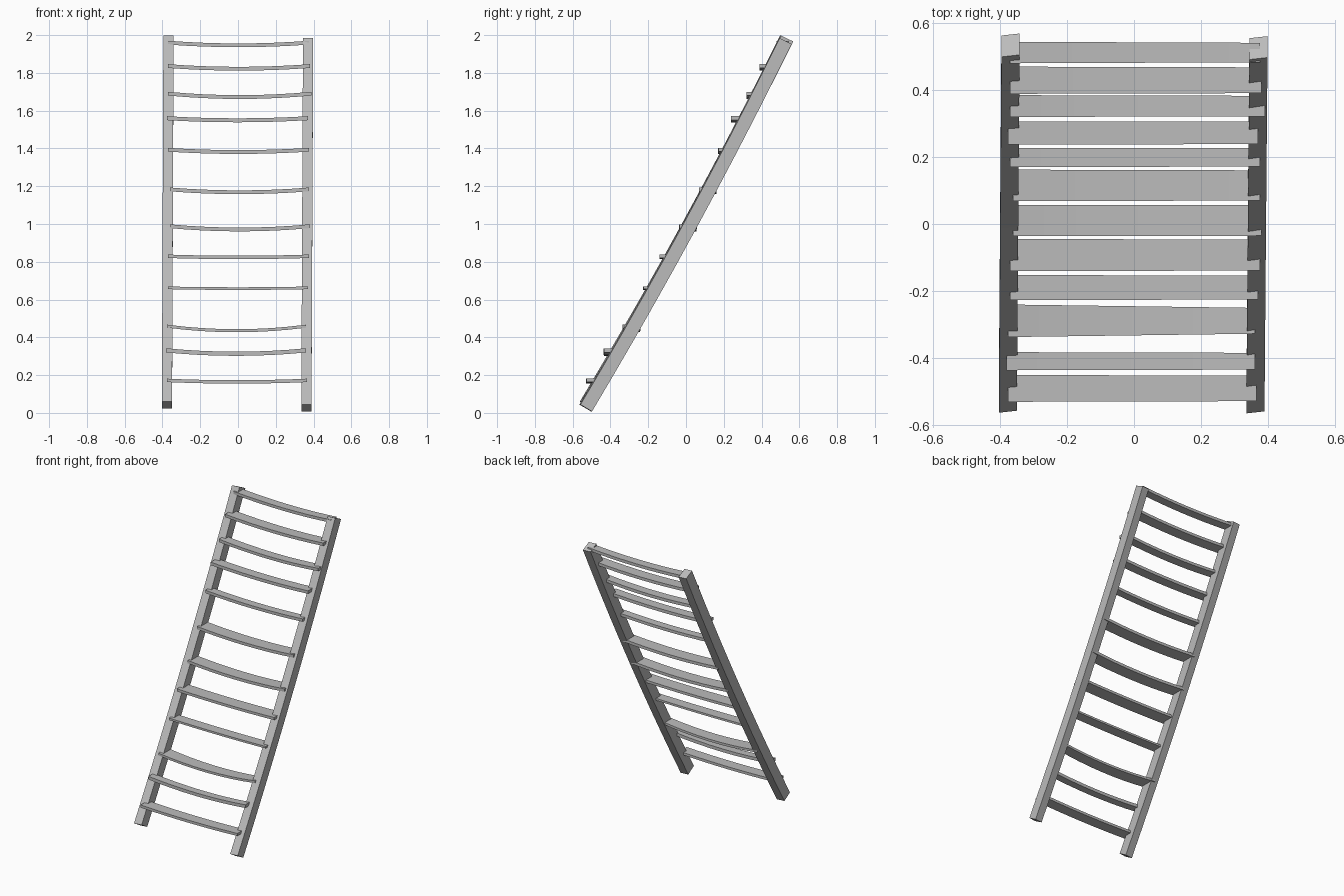
import bpy, bmesh
from mathutils import Vector

cube = bpy.data.objects.get("Cube")
if cube:
    bpy.data.objects.remove(cube, do_unlink=True)

grey = bpy.data.materials.new("weathered_grey")
grey.use_nodes = True
colour = (0.5, 0.5, 0.5, 1)
grey.diffuse_color = colour
grey.node_tree.nodes["Principled BSDF"].inputs["Base Color"].default_value = colour


def sweep(name, rings):
    """Skin a row of four-cornered rings into a closed bar."""
    bm = bmesh.new()
    rows = [[bm.verts.new(p) for p in ring] for ring in rings]
    for a, b in zip(rows, rows[1:]):
        for i in range(4):
            j = (i + 1) % 4
            bm.faces.new((a[i], a[j], b[j], b[i]))
    bm.faces.new(rows[0][::-1])
    bm.faces.new(rows[-1])
    bmesh.ops.recalc_face_normals(bm, faces=bm.faces)
    mesh = bpy.data.meshes.new(name)
    bm.to_mesh(mesh)
    bm.free()
    mesh.materials.append(grey)
    obj = bpy.data.objects.new(name, mesh)
    bpy.context.collection.objects.link(obj)
    return obj


CORNERS = ((-1, -1), (1, -1), (1, 1), (-1, 1))


# Side rails: square timbers leaning back, bowed slightly
def rail(name, bottom, top, bow=0.022, steps=10):
    bottom, top = Vector(bottom), Vector(top)
    side = Vector((0.027, 0.003, 0))
    lean = (top - bottom).normalized()
    back = Vector((0, lean.z, -lean.y))
    rings = []
    for k in range(steps + 1):
        t = k / steps
        c = bottom.lerp(top, t) + back * bow * 4 * t * (1 - t)
        tangent = lean * (top - bottom).length + back * bow * 4 * (1 - 2 * t)
        n = Vector((0, tangent.z, -tangent.y)).normalized() * 0.0355
        rings.append([c + side * u + n * v for u, v in CORNERS])
    return sweep(name, rings)


rail("right_rail", (-0.376, -0.529, 0.041), (-0.368, 0.533, 1.982))
rail("left_rail", (0.362, -0.531, 0.026), (0.371, 0.525, 1.968))


# Rungs: thin sagging boards
def rung(name, x0, x1, y0, y1, taper, z, sag, thick, steps=8):
    rings = []
    for k in range(steps + 1):
        t = k / steps
        s = sag * 4 * t * (1 - t)
        c = Vector((x0 + (x1 - x0) * t, (y0 + y1) / 2, z - s))
        half = (y1 - y0) / 2 - taper * t
        rings.append([c + Vector((0, half * u, thick / 2 * v)) for u, v in CORNERS])
    return sweep(name, rings)


# left end, right end, front edge, back edge, taper, height, sag, thickness
RUNGS = (
    (-.375, .365, -.53, -.45, .002, .172, .008, .018),
    (-.38, .36, -.436, -.382, .002, .331, .018, .022),
    (-.375, .36, -.337, -.24, .01, .459, .024, .016),
    (-.37, .37, -.227, -.152, .002, .662, .004, .014),
    (-.37, .375, -.14, -.045, .001, .829, .006, .018),
    (-.36, .38, -.036, .057, .001, .988, .017, .02),
    (-.36, .375, .068, .162, .002, 1.183, .015, .02),
    (-.37, .375, .17, .227, .001, 1.393, .012, .02),
    (-.375, .37, .237, .306, .001, 1.56, .011, .021),
    (-.37, .39, .319, .384, .002, 1.69, .018, .02),
    (-.37, .38, .388, .469, .002, 1.836, .014, .02),
    (-.37, .375, .479, .543, .003, 1.96, .014, .02),
)
for i, data in enumerate(RUNGS, 1):
    rung(f"rung_{i}", *data)
